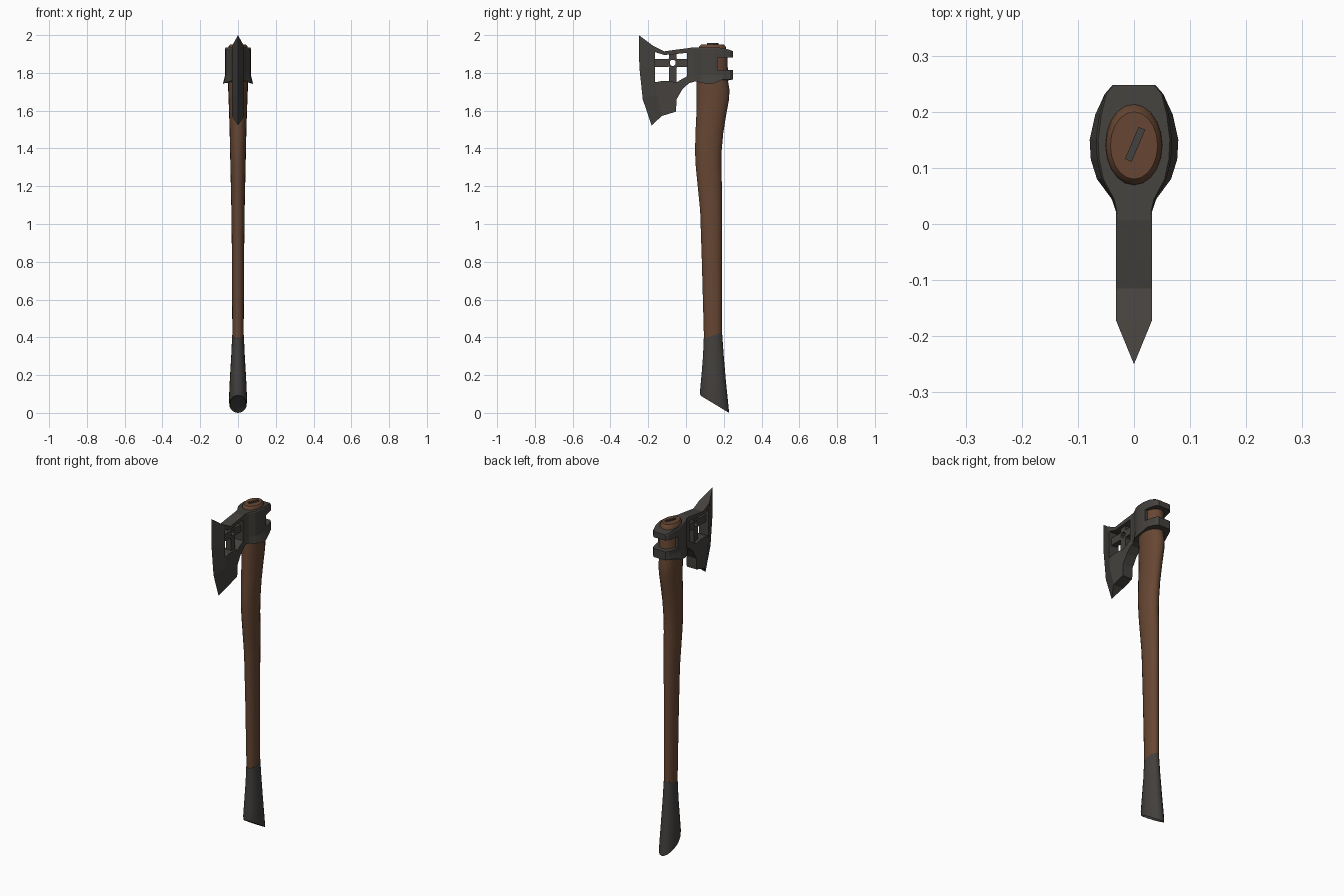
import bpy, bmesh, math
from mathutils import Matrix

if "Cube" in bpy.data.objects:
    bpy.data.objects.remove(bpy.data.objects["Cube"])


def material(name, rgb):
    m = bpy.data.materials.new(name)
    m.diffuse_color = (*rgb, 1)
    m.use_nodes = True
    m.node_tree.nodes["Principled BSDF"].inputs["Base Color"].default_value = m.diffuse_color
    return m


STEEL = material("dark steel", (0.058, 0.053, 0.047))
WOOD = material("brown wood", (0.135, 0.062, 0.033))
GRIP = material("grip wrap", (0.056, 0.051, 0.047))


def finish(bm, name, mat, smooth=None):
    bmesh.ops.recalc_face_normals(bm, faces=bm.faces)
    me = bpy.data.meshes.new(name)
    bm.to_mesh(me)
    bm.free()
    ob = bpy.data.objects.new(name, me)
    bpy.context.collection.objects.link(ob)
    me.materials.append(mat)
    if smooth:
        bpy.ops.object.select_all(action='DESELECT')
        bpy.context.view_layer.objects.active = ob
        ob.select_set(True)
        bpy.ops.object.shade_smooth_by_angle(angle=math.radians(smooth))
    return ob


def loft(name, rings, mat, smooth=None):
    """Skin a list of equal-length closed rings and cap both ends."""
    bm = bmesh.new()
    vs = [[bm.verts.new(p) for p in r] for r in rings]
    n = len(vs[0])
    for a, b in zip(vs, vs[1:]):
        for i in range(n):
            j = (i + 1) % n
            bm.faces.new((a[i], a[j], b[j], b[i]))
    bm.faces.new(vs[0])
    bm.faces.new(vs[-1])
    return finish(bm, name, mat, smooth)


def prism(name, pts, hx, mat):
    """Side profile (y, z) extruded to x = -hx..hx."""
    return loft(name, [[(x, y, z) for y, z in pts] for x in (-hx, hx)], mat)


def rect(y0, y1, z0, z1):
    return [(y0, z0), (y1, z0), (y1, z1), (y0, z1)]


def circle(y, z, r, n):
    return [(y + r * math.cos(math.tau * (i + .5) / n),
             z + r * math.sin(math.tau * (i + .5) / n)) for i in range(n)]


def cut(ob, cutter):
    cutter.hide_render = True
    mod = ob.modifiers.new("cut", 'BOOLEAN')
    mod.operation, mod.solver, mod.object = 'DIFFERENCE', 'EXACT', cutter
    bpy.context.view_layer.objects.active = ob
    bpy.ops.object.modifier_apply(modifier=mod.name)
    bpy.data.objects.remove(cutter)


# --- handle and grip: oval rings (z front, z back, y front, y back, half width)
def oval(zf, zb, yf, yb, rx, n=20):
    out = []
    for i in range(n):
        a = math.tau * i / n
        t = (1 - math.cos(a)) / 2
        out.append((rx * math.sin(a), yf + (yb - yf) * t, zf + (zb - zf) * t))
    return out


handle = [(.395, .425, .095, .19, .030), (.80, .80, .084, .19, .032),
          (1.07, 1.07, .075, .19, .035), (1.20, 1.20, .062, .19, .038),
          (1.30, 1.30, .052, .187, .040), (1.38, 1.38, .048, .188, .042),
          (1.48, 1.48, .050, .197, .044), (1.58, 1.58, .055, .213, .047),
          (1.66, 1.66, .056, .228, .050), (1.71, 1.71, .056, .230, .052),
          (1.76, 1.76, .056, .222, .053), (1.90, 1.90, .065, .220, .053),
          (1.94, 1.94, .070, .210, .050), (1.951, 1.951, .080, .200, .042)]
grip = [(.102, .010, .085, .222, .040), (.092, .000, .076, .228, .046),
        (.115, .035, .074, .225, .048), (.20, .17, .082, .211, .043),
        (.30, .30, .090, .200, .036), (.395, .425, .094, .191, .031)]
loft("handle", [oval(*r) for r in handle], WOOD, 40)
loft("grip", [oval(*r) for r in grip], GRIP, 40)

# --- wedge set in the top of the handle
bm = bmesh.new()
bmesh.ops.create_cube(bm, size=1, matrix=Matrix.Translation((.002, .142, 1.945))
                      @ Matrix.Rotation(math.radians(-23), 4, 'Z')
                      @ Matrix.Diagonal((.013, .062, .026, 1)))
finish(bm, "wedge", STEEL)

# --- head socket: half outline (x, y, flared x, bottom z, top z), mirrored
half = [(.030, .005, .030, 1.765, 1.93), (.032, .022, .032, 1.760, 1.933),
        (.038, .045, .040, 1.755, 1.935), (.058, .080, .066, 1.748, 1.935),
        (.066, .115, .077, 1.741, 1.935), (.068, .150, .079, 1.745, 1.935),
        (.062, .195, .069, 1.765, 1.932), (.052, .232, .052, 1.765, 1.922),
        (.038, .248, .038, 1.765, 1.915)]


def socket_ring(f):
    side = [f(*p) for p in half]
    return side + [(-x, y, z) for x, y, z in reversed(side)]


socket = loft("head_socket", [
    socket_ring(lambda x, y, w, b, t: (w, y, b)),
    socket_ring(lambda x, y, w, b, t: (x, y, 1.79)),
    socket_ring(lambda x, y, w, b, t: (x, y, t - .008)),
    socket_ring(lambda x, y, w, b, t: (x * .94, y, t))], STEEL)
cut(socket, prism("rear_gap", rect(.168, .35, 1.815, 1.882), .2, STEEL))

# --- blade: flat body with a wedge-shaped cutting edge
edge = [(-.25, 2.0), (-.247, 1.83), (-.229, 1.66), (-.182, 1.522)]
ridge = [(-.172, 1.942), (-.170, 1.83), (-.158, 1.69), (-.128, 1.572)]
rest = [(-.053, 1.595), (-.050, 1.66), (-.020, 1.712), (.015, 1.745), (.055, 1.757),
        (.055, 1.93), (.02, 1.932), (-.06, 1.922), (-.115, 1.914)]
T = .032
bm = bmesh.new()
tip = [bm.verts.new((0, y, z)) for y, z in edge]
sides = [[bm.verts.new((x, y, z)) for y, z in ridge + rest] for x in (-T, T)]
for s in sides:
    bm.faces.new(s)
    for i in range(3):
        bm.faces.new((tip[i], tip[i + 1], s[i + 1], s[i]))
L, R = sides
for i in range(3, len(L)):
    j = (i + 1) % len(L)
    bm.faces.new((L[i], L[j], R[j], R[i]))
bm.faces.new((tip[0], L[0], R[0]))
bm.faces.new((tip[3], L[3], R[3]))
blade = finish(bm, "blade", STEEL)
cut(blade, prism("blade_window", [(-.165, 1.75), (-.13, 1.757), (-.09, 1.757), (-.05, 1.75),
                                  (-.02, 1.768), (.02, 1.79), (.02, 1.908),
                                  (-.06, 1.899), (-.115, 1.895), (-.165, 1.91)],
                 .1, STEEL))

# --- cross in the blade window: ring with a hole and four bars
CY, CZ, B = -.07, 1.853, .016
ring = prism("cross_ring", circle(CY, CZ, .034, 8), B, STEEL)
cut(ring, prism("ring_hole", circle(CY, CZ, .017, 8), .1, STEEL))
for name, r in {"front": (-.170, CY - .026, CZ - .021, CZ + .021),
                "back": (CY + .026, .025, CZ - .021, CZ + .021),
                "top": (CY - .019, CY + .019, CZ + .026, 1.91),
                "bottom": (CY - .019, CY + .019, 1.74, CZ - .026)}.items():
    prism("cross_bar_" + name, rect(*r), B, STEEL)
